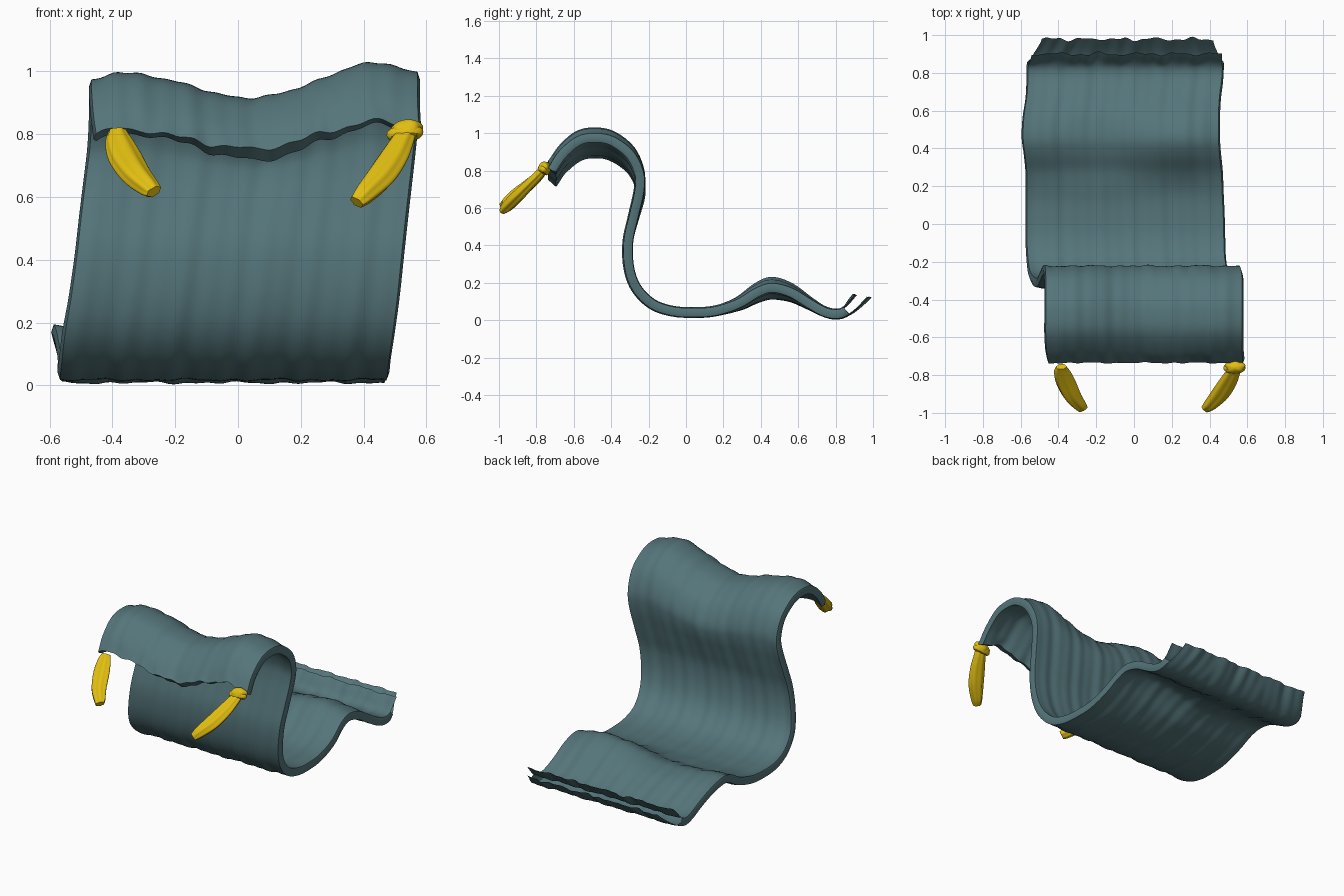
import bpy, bmesh, math
from mathutils import Vector

if "Cube" in bpy.data.objects:
    bpy.data.objects.remove(bpy.data.objects["Cube"])


def material(name, rgb):
    m = bpy.data.materials.new(name)
    m.diffuse_color = (*rgb, 1)
    m.use_nodes = True
    m.node_tree.nodes["Principled BSDF"].inputs["Base Color"].default_value = m.diffuse_color
    return m


TEAL = material("dusty teal cloth", (0.09, 0.178, 0.195))
GOLD = material("golden yellow", (0.76, 0.52, 0.006))


def finish(bm, name, mat, angle=50):
    me = bpy.data.meshes.new(name)
    bm.to_mesh(me)
    bm.free()
    ob = bpy.data.objects.new(name, me)
    bpy.context.collection.objects.link(ob)
    me.materials.append(mat)
    bpy.ops.object.select_all(action='DESELECT')
    ob.select_set(True)
    bpy.context.view_layer.objects.active = ob
    bpy.ops.object.shade_smooth_by_angle(angle=math.radians(angle))
    return ob


def spline(pts, steps):
    """Catmull-Rom through points of any dimension."""
    p = [Vector(q) for q in pts]
    p = [2 * p[0] - p[1]] + p + [2 * p[-1] - p[-2]]
    out = []
    for i in range(1, len(p) - 2):
        a, b, c, d = p[i - 1:i + 3]
        for k in range(steps):
            t = k / steps
            out.append(0.5 * (2 * b + (c - a) * t + (2 * a - 5 * b + 4 * c - d) * t * t
                              + (3 * b - a - 3 * c + d) * t ** 3))
    return out + [p[-2]]


def smooth(a, b, v):
    t = min(1, max(0, (v - a) / (b - a)))
    return t * t * (3 - 2 * t)


def lookup(table, x):
    """Smooth interpolation in a small (x, value) table."""
    if x <= table[0][0]:
        return table[0][1]
    for (x0, v0), (x1, v1) in zip(table, table[1:]):
        if x <= x1:
            return v0 + (v1 - v0) * smooth(x0, x1, x)
    return table[-1][1]


# side path of the cloth: y, z, left edge x, right edge x
PATH = [(-.715, .825, -.46, .585), (-.66, .91, -.47, .58), (-.58, .98, -.475, .58), (-.50, 1.0, -.475, .58),
        (-.40, .985, -.475, .58), (-.30, .91, -.475, .58), (-.25, .80, -.48, .57), (-.25, .70, -.49, .56),
        (-.28, .56, -.505, .545), (-.31, .42, -.52, .53), (-.305, .28, -.54, .515), (-.265, .17, -.56, .50),
        (-.18, .085, -.57, .487), (-.07, .047, -.575, .483), (.05, .04, -.575, .48), (.16, .05, -.575, .475),
        (.28, .09, -.575, .47), (.38, .15, -.585, .46), (.46, .175, -.595, .455), (.56, .15, -.59, .455),
        (.66, .09, -.575, .46), (.74, .045, -.57, .47), (.81, .032, -.57, .475), (.87, .057, -.565, .475),
        (.935, .125, -.55, .475)]
# sag of the front roll and unevenness of the rear fold across x
SAG = [(-.47, -.055), (-.38, -.025), (.05, -.107), (.45, .004), (.58, -.025)]
FOLD = [(-.58, -.01), (-.2, -.04), (.25, .03), (.46, .0)]

# cloth: two layers joined at the sides and front hem, open at the rear
rows = spline(PATH, 5)
n, COLS, half = len(rows), 72, 0.024
bm = bmesh.new()
grid = []
for i, (y, z, xl, xr) in enumerate(rows):
    a, b = rows[max(i - 1, 0)], rows[min(i + 1, n - 1)]
    t = Vector((b[0] - a[0], b[1] - a[1])).normalized()
    ny, nz = -t.y, t.x
    s = i / (n - 1)
    end = smooth(.93, 1, s)

    def point(x, side):
        w = smooth(.42, 1.0, z) if y < 0 else 0
        fold = max(0, 1 - abs(y - .45) / .3)
        dz = lookup(SAG, x) * w + lookup(FOLD, x) * fold * fold * (3 - 2 * fold)
        f = (x - xl) / (xr - xl)
        wr = (.0022 * math.sin(47 * f + 2 * math.sin(3 * s)) + .0018 * math.sin(83 * f + 1.3)
              + .002 * math.sin(23 * f + 9 * s))
        off = side * (half + .006 * end) + wr
        xx = x
        yy, zz = y + ny * off, z + nz * off + dz
        rag = .006 * math.sin(31 * f) + .004 * math.sin(67 * f)
        if side < 0:   # lower layer reaches further back and narrows
            xx = x * (1 - .1 * end)
            yy += (.022 + rag) * end
            zz += .018 * end
        elif side > 0:
            yy -= (.012 + rag) * end
            zz -= .008 * end
        hem = 1 - smooth(0, .03, s)
        zz += hem * rag
        if side < 0:
            zz += hem * .012 * math.sin(9 * f)
        return bm.verts.new((xx, yy, zz))

    e = .008
    xs = [xl + e + (xr - xl - 2 * e) * k / COLS for k in range(COLS + 1)]
    grid.append([point(xl, 0)] + [point(x, 1) for x in xs]
                + [point(xr, 0)] + [point(x, -1) for x in reversed(xs)])
m = len(grid[0])
side_cols = {0, m - 1, COLS + 1, COLS + 2}
for i in range(n - 1):
    for k in range(m):
        if i > n - 8 and k in side_cols:
            continue        # torn open at the rear corners
        j = (k + 1) % m
        bm.faces.new((grid[i][k], grid[i][j], grid[i + 1][j], grid[i + 1][k]))
# front hem strip
r = grid[0]
for k in range(COLS):
    bm.faces.new((r[1 + k], r[m - 1 - k], r[m - 2 - k], r[2 + k]))
bm.faces.new((r[0], r[m - 1], r[1]))
bm.faces.new((r[COLS + 1], r[COLS + 3], r[COLS + 2]))
bmesh.ops.delete(bm, geom=[v for v in bm.verts if not v.link_faces], context='VERTS')
bmesh.ops.recalc_face_normals(bm, faces=bm.faces)
finish(bm, "draped_cloth", TEAL)


# tassels
def tassel_skirt(name, pts, flutes):
    """Loft along x, y, z, half width, half depth with a gathered outline."""
    path = spline(pts, 5)
    bm, rings, seg = bmesh.new(), [], 40
    for i, q in enumerate(path):
        a, b = path[max(i - 1, 0)], path[min(i + 1, len(path) - 1)]
        d = (Vector(b[:3]) - Vector(a[:3])).normalized()
        side = d.cross(Vector((0, -1, 1))).normalized()
        if side.x < 0:
            side = -side
        up = d.cross(side).normalized()
        ring = []
        for k in range(seg):
            t = 2 * math.pi * k / seg
            g = 1 + .07 * math.sin(flutes * t + .5) + .03 * math.sin(3 * t)
            ring.append(bm.verts.new(Vector(q[:3]) + side * q[3] * g * math.cos(t)
                                     + up * q[4] * g * math.sin(t)))
        rings.append(ring)
    for ra, rb in zip(rings, rings[1:]):
        for k in range(seg):
            j = (k + 1) % seg
            bm.faces.new((ra[k], ra[j], rb[j], rb[k]))
    bm.faces.new(rings[0])
    bm.faces.new(rings[-1])
    bmesh.ops.recalc_face_normals(bm, faces=bm.faces)
    return finish(bm, name, GOLD)


tassel_skirt("left_tassel_skirt", [(-.385, -.755, .81, .027, .018), (-.38, -.785, .775, .042, .025),
                                   (-.36, -.84, .725, .05, .03), (-.325, -.91, .67, .045, .032),
                                   (-.285, -.96, .63, .034, .026), (-.268, -.982, .617, .026, .016)], 6)
tassel_skirt("right_tassel_skirt", [(.535, -.768, .80, .03, .022), (.522, -.79, .775, .036, .025),
                                    (.495, -.84, .725, .044, .028), (.455, -.90, .665, .045, .032),
                                    (.405, -.955, .61, .034, .03), (.378, -.98, .583, .024, .018)], 6)

# knot: flattened bulb with a cord wrapped around it
bm = bmesh.new()
bmesh.ops.create_uvsphere(bm, u_segments=28, v_segments=16, radius=1)
for v in bm.verts:
    a = math.atan2(v.co.y, v.co.x)
    g = 1 + .06 * math.sin(5 * a) + .05 * math.sin(3 * a + 4 * v.co.z)
    v.co = Vector((v.co.x * .052 * g, v.co.y * .034 * g, v.co.z * .035))
    v.co.z += .12 * v.co.x
    v.co += Vector((.535, -.757, .812))
finish(bm, "right_tassel_knot", GOLD)
bpy.ops.mesh.primitive_torus_add(major_segments=32, minor_segments=12, major_radius=.042, minor_radius=.017,
                                 location=(.532, -.762, .802), rotation=(math.radians(-30), math.radians(-6), 0))
cord = bpy.context.object
cord.name = "right_tassel_cord"
cord.scale = (1, .55, 1)
cord.data.materials.append(GOLD)
bpy.ops.object.shade_smooth_by_angle()
